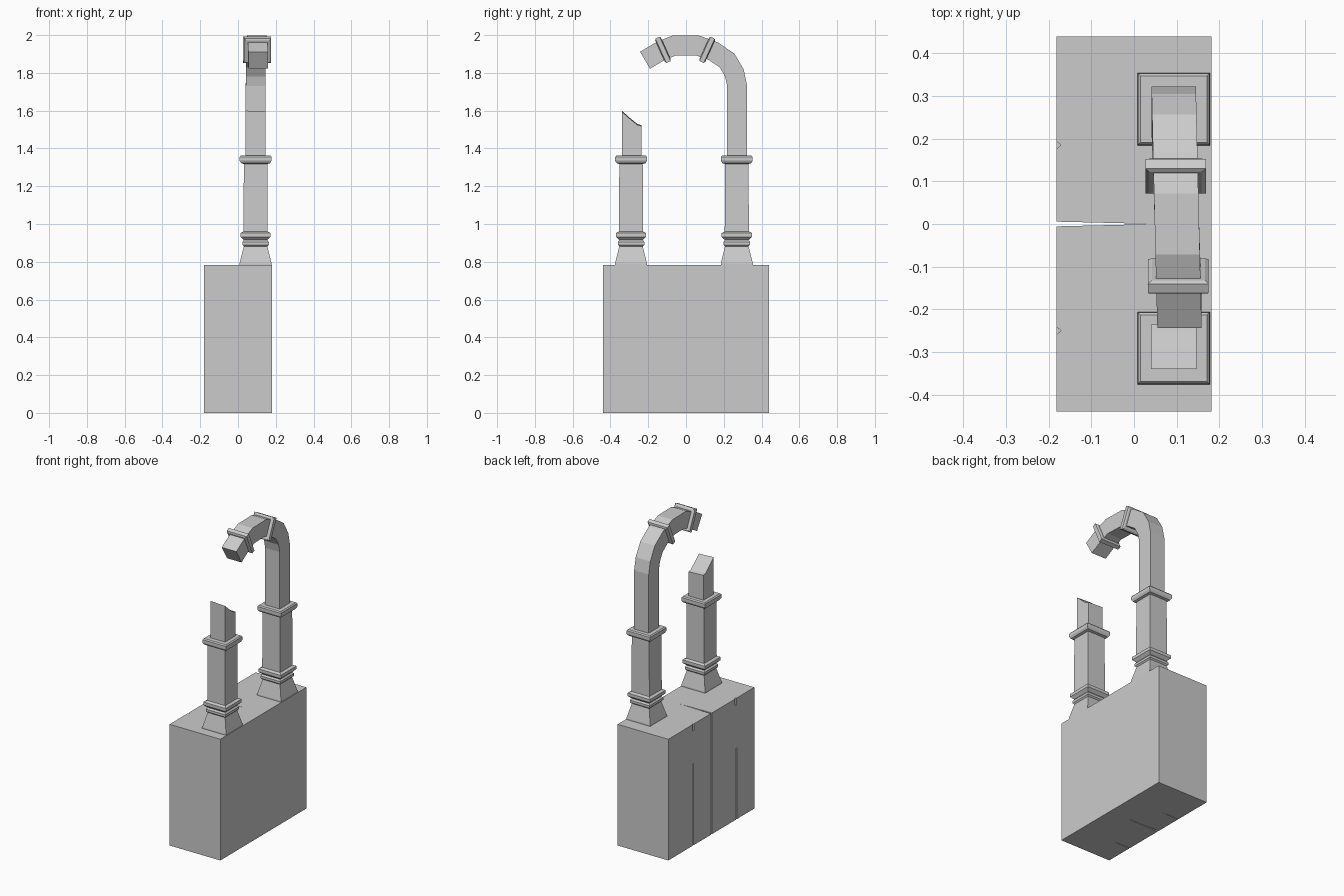
import bpy, bmesh
from mathutils import Vector

if "Cube" in bpy.data.objects:
    bpy.data.objects.remove(bpy.data.objects["Cube"])


def loft(name, rings):
    """Bridge equal-length rings of points and cap both ends."""
    bm = bmesh.new()
    vs = [[bm.verts.new(p) for p in r] for r in rings]
    n = len(rings[0])
    for a, b in zip(vs, vs[1:]):
        for i in range(n):
            j = (i + 1) % n
            bm.faces.new((a[i], a[j], b[j], b[i]))
    bm.faces.new(vs[0][::-1])
    bm.faces.new(vs[-1])
    bmesh.ops.recalc_face_normals(bm, faces=bm.faces)
    mesh = bpy.data.meshes.new(name)
    bm.to_mesh(mesh)
    bm.free()
    ob = bpy.data.objects.new(name, mesh)
    bpy.context.collection.objects.link(ob)
    return ob


def square(c, tangent, hx, hn):
    """Square ring around a point of a path lying in the YZ plane."""
    c, t = Vector(c), Vector(tangent).normalized()
    side = Vector((1, 0, 0))
    nrm = t.cross(side)
    return [c + side * hx * a + nrm * hn * b for a, b in ((-1, -1), (1, -1), (1, 1), (-1, 1))]


UP = (0, 0, 1)
PX = 0.093  # x of both pipes

# Tall block, with a split down the middle and two shorter cracks on the -x side
X, Y, H = 0.181, 0.439, 0.782
block = loft("block", [[(-X, -Y, z), (X, -Y, z), (X, Y, z), (-X, Y, z)] for z in (0, H)])
cracks = [(0.0, 0.006, 0.05, H + 0.1), (0.183, 0.004, -0.06, 0.53), (-0.256, 0.004, -0.06, 0.46)]
for i, (y, w, tip, top) in enumerate(cracks):
    cut = loft("crack_cutter_%d" % i,
               [[(-0.2, y - w, z), (tip, y, z), (-0.2, y + w, z)] for z in (-0.1, top)])
    cut.hide_render = True
    cut.hide_set(True)
    cut.display_type = 'WIRE'
    mod = block.modifiers.new("crack", 'BOOLEAN')
    mod.operation, mod.solver, mod.object = 'DIFFERENCE', 'EXACT', cut

# Small chips where the short cracks reach the top edge
for i, y in enumerate((0.185, -0.25)):
    cut = loft("chip_cutter_%d" % i,
               [[(-0.19, y - 0.016, z), (-0.171, y, z), (-0.19, y + 0.016, z)] for z in (0.74, 0.8)])
    cut.hide_render = True
    cut.hide_set(True)
    mod = block.modifiers.new("chip", 'BOOLEAN')
    mod.operation, mod.solver, mod.object = 'DIFFERENCE', 'EXACT', cut

# Lower pipes: flared foot, two mouldings, shaft and top collar
PROFILE = [(0.085, 0.775), (0.085, 0.79), (0.062, 0.882), (0.070, 0.89), (0.070, 0.905),
           (0.062, 0.915), (0.080, 0.932), (0.080, 0.952), (0.064, 0.96), (0.062, 1.318),
           (0.077, 1.322), (0.084, 1.335), (0.084, 1.355), (0.078, 1.362), (0.05, 1.362)]
for name, y in (("front", -0.291), ("rear", 0.269)):
    loft(name + "_pipe_base", [square((PX, y, z), UP, h, h) for h, z in PROFILE])

# Broken stub on the front pipe
STUB = [(-0.340, 1.35), (-0.236, 1.35), (-0.236, 1.523), (-0.258, 1.53), (-0.295, 1.56), (-0.340, 1.60)]
loft("broken_stub", [[(x, y, z - d) for y, z in STUB] for x, d in ((PX - 0.053, 0.0), (PX + 0.053, 0.005))])

# Bent pipe on the rear base
PATH = [(0.27, 1.35), (0.27, 1.735), (0.256, 1.80), (0.218, 1.865), (0.145, 1.915),
        (0.062, 1.945), (-0.062, 1.945), (-0.130, 1.918), (-0.217, 1.867)]


def path_x(y):
    return PX + (0.27 - y) * 0.028


pts = [Vector((path_x(y), y, z)) for y, z in PATH]
rings = []
for i, p in enumerate(pts):
    a = (p - pts[i - 1]).normalized() if i else Vector(UP)
    b = (pts[i + 1] - p).normalized() if i < len(pts) - 1 else a
    t = a + b
    t.x = 0
    rings.append(square(p, t, 0.052, 0.052 / max(0.9, t.length / 2)))
loft("bent_pipe", rings)

# Tilted collars on the bend
for name, y, z, t in (("rear", 0.112, 1.922, Vector((0, -0.91, 0.41))),
                      ("front", -0.122, 1.922, Vector((0, -0.91, -0.41)))):
    c = Vector((path_x(y), y, z))
    loft(name + "_bend_collar", [square(c + t * d, t, h, h) for d, h in
                                 ((-0.017, 0.062), (-0.012, 0.071), (0.012, 0.071), (0.017, 0.062))])
